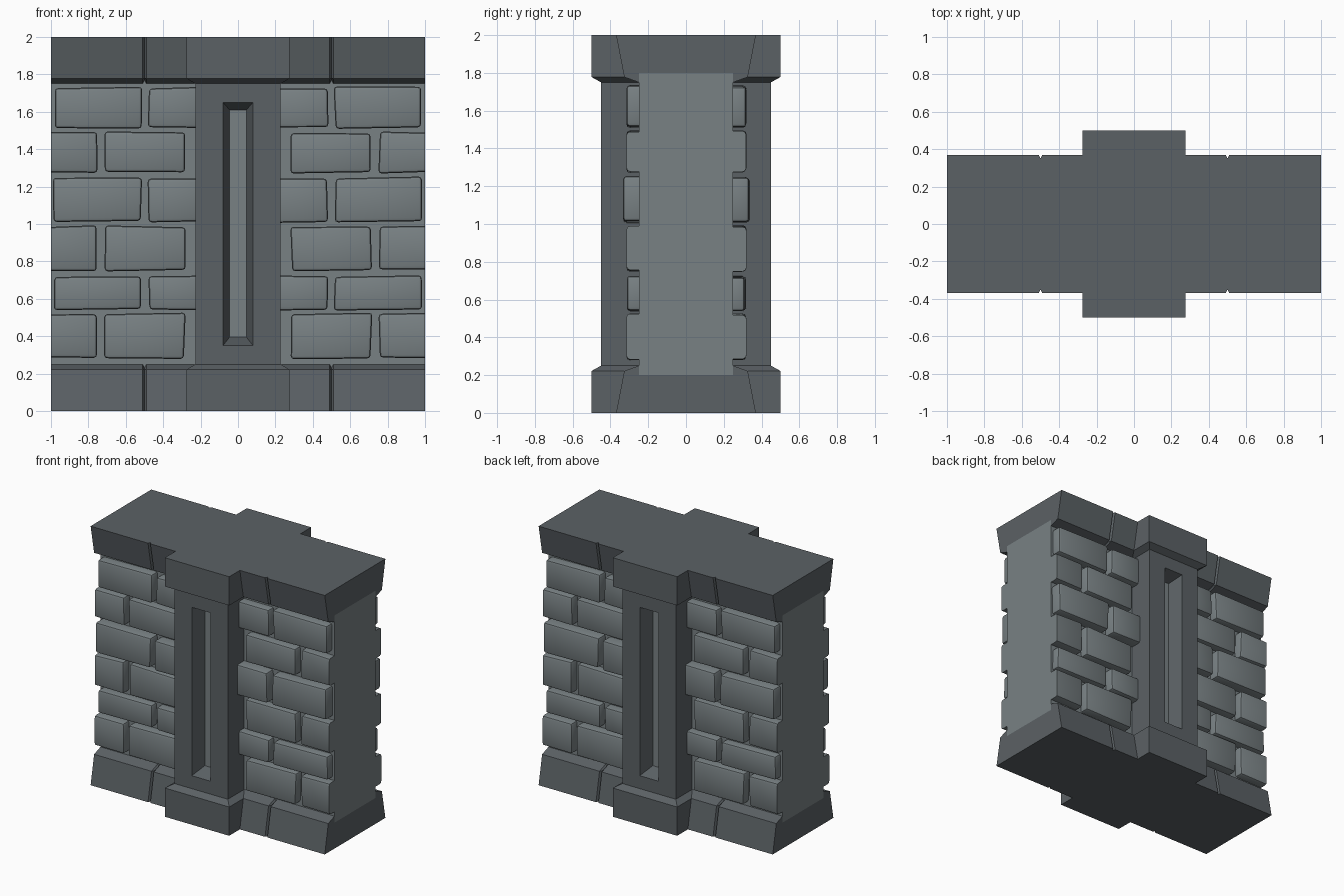
import bpy, bmesh, math, random
from mathutils import Matrix

if "Cube" in bpy.data.objects:
    bpy.data.objects.remove(bpy.data.objects["Cube"])

random.seed(4)


def material(name, rgb):
    m = bpy.data.materials.new(name)
    m.diffuse_color = (*rgb, 1)
    m.use_nodes = True
    m.node_tree.nodes["Principled BSDF"].inputs["Base Color"].default_value = m.diffuse_color
    return m


STONE = material("light_stone", (0.19, 0.22, 0.23))
TRIM = material("dark_stone", (0.105, 0.12, 0.13))


def finish(bm, name, mats, smooth=False):
    bmesh.ops.recalc_face_normals(bm, faces=bm.faces)
    me = bpy.data.meshes.new(name)
    bm.to_mesh(me)
    bm.free()
    for m in mats:
        me.materials.append(m)
    ob = bpy.data.objects.new(name, me)
    bpy.context.collection.objects.link(ob)
    if smooth:
        bpy.ops.object.select_all(action='DESELECT')
        ob.select_set(True)
        bpy.context.view_layer.objects.active = ob
        bpy.ops.object.shade_smooth_by_angle(angle=math.radians(40))
    return ob


def loft(rings, name, mats, cap_mat=0):
    """Skin a list of equal-length point rings and cap both ends."""
    bm = bmesh.new()
    vs = [[bm.verts.new(p) for p in r] for r in rings]
    n = len(vs[0])
    for a, b in zip(vs, vs[1:]):
        for i in range(n):
            j = (i + 1) % n
            bm.faces.new((a[i], a[j], b[j], b[i]))
    for r in (vs[0], vs[-1]):
        bm.faces.new(r).material_index = cap_mat
    return finish(bm, name, mats)


def rect_xy(x, y, z):
    return [(-x, -y, z), (x, -y, z), (x, y, z), (-x, y, z)]


def rect_xz(x, z0, z1, y):
    return [(-x, y, z0), (x, y, z0), (x, y, z1), (-x, y, z1)]


# Wall core between the two trims
loft([rect_xy(1, 0.25, 0.2), rect_xy(1, 0.25, 1.8)], "wall_core", [STONE])


# Sloped trims with V-grooves, and the pillar plinth and capital
def trim_section(x, inset, flip):
    half = [(0.37 - inset, 0), (0.327 - inset, 0.222), (0.25, 0.25 - inset), (0.25, 0.2)]
    pts = half + [(-y, z) for y, z in reversed(half)]
    return [(x, y, 2 - z if flip else z) for y, z in pts]


stations = [(-1, 0), (-0.51, 0), (-0.5, 0.02), (-0.49, 0),
            (0.49, 0), (0.5, 0.02), (0.51, 0), (1, 0)]
for flip, trim, block in ((False, "base_trim", "pillar_plinth"),
                          (True, "top_trim", "pillar_capital")):
    loft([trim_section(x, d, flip) for x, d in stations], trim, [TRIM])
    levels = [(0.275, 0.5, 0), (0.275, 0.5, 0.222), (0.228, 0.45, 0.25)]
    loft([rect_xy(x, y, 2 - z if flip else z) for x, y, z in levels], block, [TRIM])

# Central pillar with a splayed slot on both faces
front = [rect_xz(0.045, 0.395, 1.61, -0.34), rect_xz(0.08, 0.35, 1.65, -0.45),
         rect_xz(0.228, 0.25, 1.75, -0.45)]
back = [[(x, -y, z) for x, y, z in r] for r in reversed(front)]
loft(front + back, "pillar", [TRIM, STONE], cap_mat=1)


# Rounded bricks in alternating courses
def brick(bm, x0, x1, z0, z1, depth):
    def j():
        return random.uniform(-0.006, 0.006)
    b = bmesh.new()
    bmesh.ops.create_cube(b, size=1)
    corner = {}
    for v in b.verts:
        key = (v.co.x > 0, v.co.z > 0)
        if key not in corner:
            x, z = (x1 if key[0] else x0), (z1 if key[1] else z0)
            corner[key] = (x if abs(x) == 1 else x + j(), z + j())
        x, z = corner[key]
        v.co = (x, -0.25 if v.co.y > 0 else -0.25 - depth, z)

    def hard(e):  # edges on the wall plane or on the cut wall end
        return (all(v.co.y == -0.25 for v in e.verts)
                or all(abs(v.co.x) == 1 for v in e.verts))
    bmesh.ops.bevel(b, geom=[e for e in b.edges if not hard(e)], offset=0.018,
                    segments=2, profile=0.5, affect='EDGES', clamp_overlap=True)
    tmp = bpy.data.meshes.new("tmp")
    b.to_mesh(tmp)
    b.free()
    bm.from_mesh(tmp)
    bpy.data.meshes.remove(tmp)


courses = [(0.282, 0.522), (0.543, 0.72), (0.752, 0.988),
           (1.012, 1.248), (1.273, 1.49), (1.512, 1.73)]
depths = [0.065, 0.063, 0.065, 0.083, 0.065, 0.065]
spans = [[(0.285, 0.713), (0.755, 1)], [(0.2, 0.478), (0.517, 0.984)]]
bm = bmesh.new()
for i, (z0, z1) in enumerate(courses):
    for a, c in spans[i % 2]:
        brick(bm, a, c, z0, z1, depths[i])
        brick(bm, -c, -a, z0, z1, depths[i] + random.uniform(-0.004, 0.006))
bricks = finish(bm, "bricks_front", [STONE], smooth=True)

# The rear face repeats the front turned half way round
rear = bpy.data.objects.new("bricks_back", bricks.data)
rear.matrix_world = Matrix.Rotation(math.pi, 4, 'Z')
bpy.context.collection.objects.link(rear)
